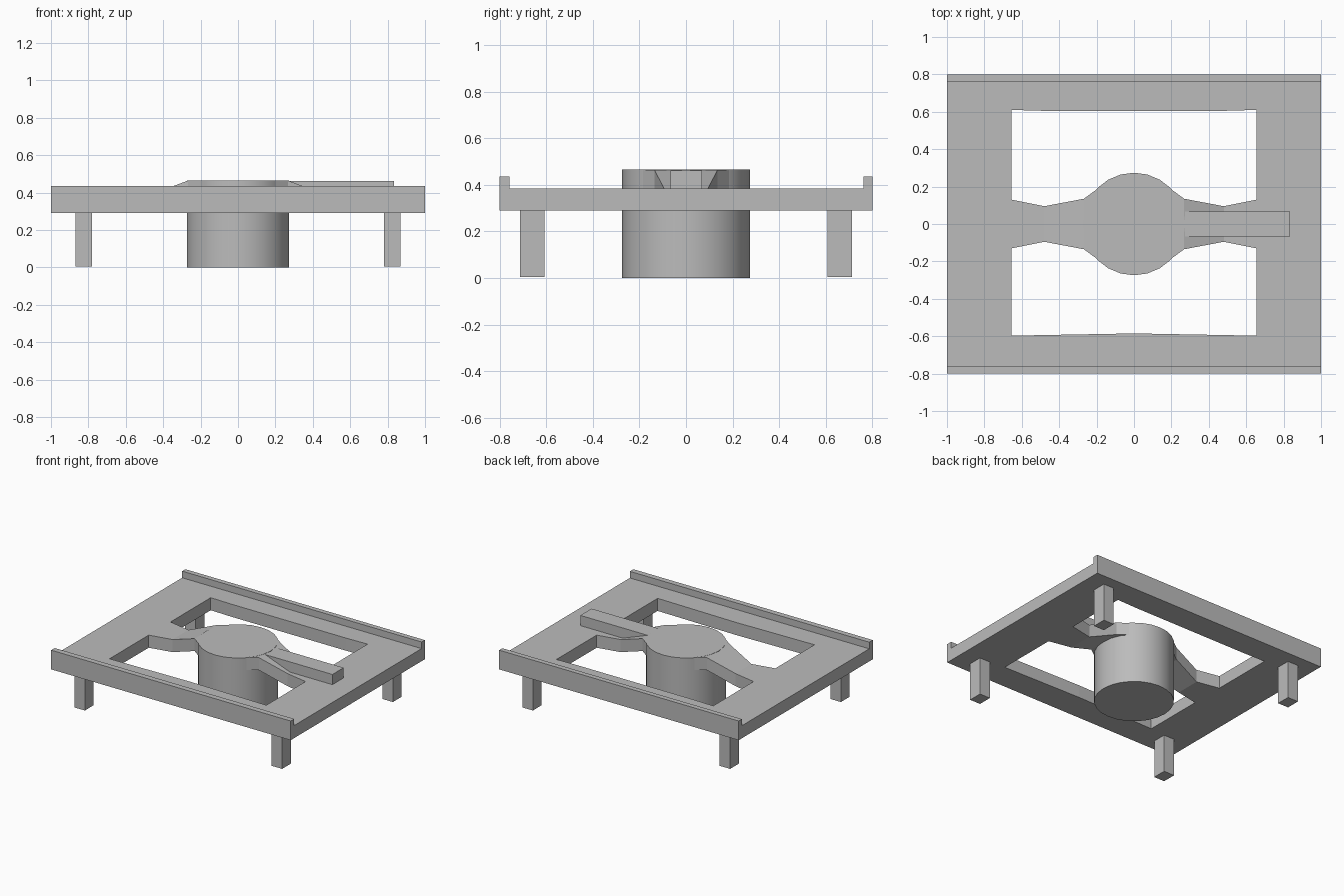
import bpy, bmesh

cube = bpy.data.objects.get("Cube")
if cube:
    bpy.data.objects.remove(cube, do_unlink=True)

grey = bpy.data.materials.new("plain grey")
grey.use_nodes = True
colour = (0.5, 0.5, 0.5, 1)
grey.diffuse_color = colour
grey.node_tree.nodes["Principled BSDF"].inputs["Base Color"].default_value = colour


def finish(name, bm):
    bmesh.ops.recalc_face_normals(bm, faces=bm.faces)
    mesh = bpy.data.meshes.new(name)
    bm.to_mesh(mesh)
    bm.free()
    mesh.materials.append(grey)
    obj = bpy.data.objects.new(name, mesh)
    bpy.context.collection.objects.link(obj)
    return obj


def plate(name, loops, z0, z1):
    """Extrude an outline, with optional hole outlines, from z0 to z1."""
    bm = bmesh.new()
    for loop in loops:
        verts = [bm.verts.new((x, y, z0)) for x, y in loop]
        for a, b in zip(verts, verts[1:] + verts[:1]):
            bm.edges.new((a, b))
    bmesh.ops.triangle_fill(bm, edges=bm.edges[:], use_beauty=True)
    ext = bmesh.ops.extrude_face_region(bm, geom=bm.faces[:], use_keep_orig=True)
    top = [v for v in ext["geom"] if isinstance(v, bmesh.types.BMVert)]
    bmesh.ops.translate(bm, verts=top, vec=(0, 0, z1 - z0))
    return finish(name, bm)


def box(name, x0, x1, y0, y1, z0, z1):
    return plate(name, [[(x0, y0), (x1, y0), (x1, y1), (x0, y1)]], z0, z1)


TOP, UNDER, HUB_TOP = 0.385, 0.29, 0.465

# Rectangular frame with a slightly bowed opening
outer = [(-1, -0.8), (1, -0.8), (1, 0.8), (-1, 0.8)]
hole = [(-0.655, -0.597), (0, -0.585), (0.655, -0.597),
        (0.655, 0.61), (0.48, 0.605), (-0.48, 0.605), (-0.655, 0.61)]
plate("frame", [outer, hole], UNDER, TOP)

# Raised lips on the front and back edges
box("front_lip", -1, 1, -0.8, -0.758, TOP, 0.435)
box("back_lip", -1, 1, 0.762, 0.8, TOP, 0.435)

# Legs
for sx, side in ((1, "left"), (-1, "right")):
    for sy, end in ((-1, "front"), (1, "back")):
        xs = sorted((sx * 0.78, sx * 0.868))
        ys = sorted((sy * 0.608, sy * 0.713))
        box(f"{end}_{side}_leg", *xs, *ys, 0.005, UNDER)

# Central drum
bm = bmesh.new()
bmesh.ops.create_cone(bm, cap_ends=True, segments=24, radius1=0.274,
                      radius2=0.274, depth=HUB_TOP)
bmesh.ops.translate(bm, verts=bm.verts, vec=(0, 0, HUB_TOP / 2))
drum = finish("drum", bm)
bpy.context.view_layer.objects.active = drum
drum.select_set(True)
bpy.ops.object.shade_smooth_by_angle()
drum.select_set(False)

# Waisted arms stepping down from the drum to the frame: x, half width, bottom, top
stations = [(0.2, 0.185, 0.37, HUB_TOP - 0.001), (0.268, 0.135, 0.37, HUB_TOP - 0.001),
            (0.48, 0.095, UNDER, TOP), (0.655, 0.13, UNDER, TOP)]
for s, side in ((1, "left"), (-1, "right")):
    bm = bmesh.new()
    rings = [[bm.verts.new((s * x, y, z)) for y, z in
              ((-w, lo), (w, lo), (w, hi), (-w, hi))] for x, w, lo, hi in stations]
    for a, b in zip(rings, rings[1:]):
        for i in range(4):
            j = (i + 1) % 4
            bm.faces.new((a[i], a[j], b[j], b[i]))
    bm.faces.new(rings[0])
    bm.faces.new(rings[-1])
    finish(f"{side}_arm", bm)

# Bar lying from the drum across the left side of the frame
box("handle_bar", 0.25, 0.835, -0.066, 0.068, TOP, HUB_TOP - 0.003)
